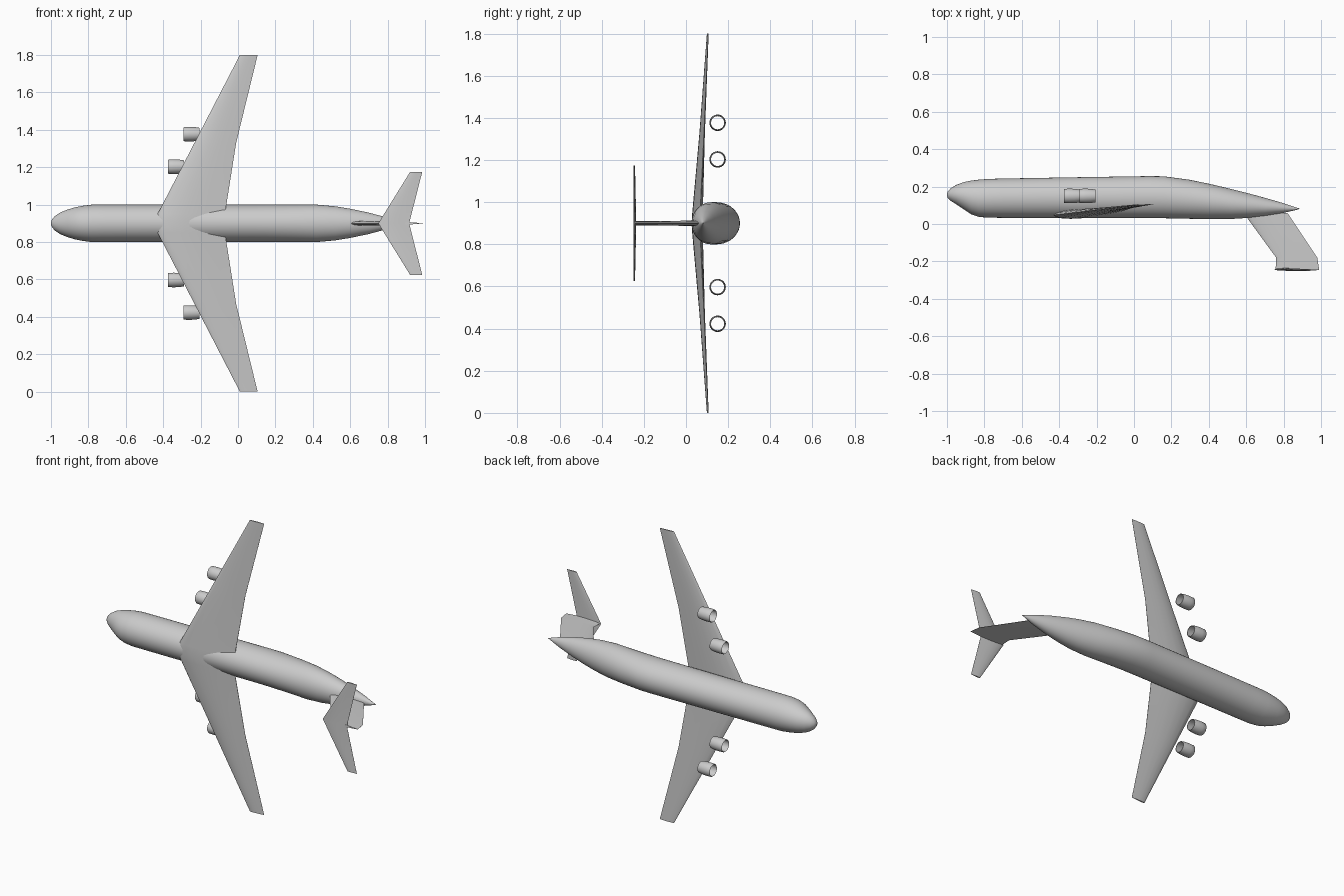
import bpy, bmesh
from math import sin, cos, pi, radians

if "Cube" in bpy.data.objects:
    bpy.data.objects.remove(bpy.data.objects["Cube"])

CZ = 0.9  # height of the plane of symmetry


def loft(name, rings, mirror=False, closed=False, cap_start=True, angle=35):
    """Skin a list of equal-length rings; coordinates are relative to z = CZ."""
    bm = bmesh.new()
    vs = [[bm.verts.new(p) for p in r] for r in rings]
    pairs = list(zip(vs, vs[1:])) + ([(vs[-1], vs[0])] if closed else [])
    for a, b in pairs:
        for i in range(len(a)):
            j = (i + 1) % len(a)
            bm.faces.new((a[i], a[j], b[j], b[i]))
    if not closed:
        bm.faces.new(vs[-1])
        if cap_start:
            bm.faces.new(vs[0])
    bmesh.ops.recalc_face_normals(bm, faces=bm.faces)
    me = bpy.data.meshes.new(name)
    bm.to_mesh(me)
    bm.free()
    ob = bpy.data.objects.new(name, me)
    bpy.context.collection.objects.link(ob)
    ob.location.z = CZ
    if mirror:
        m = ob.modifiers.new("mirror", 'MIRROR')
        m.use_axis = (False, False, True)
    bpy.ops.object.select_all(action='DESELECT')
    ob.select_set(True)
    bpy.context.view_layer.objects.active = ob
    bpy.ops.object.shade_smooth_by_angle(angle=radians(angle))
    return ob


# half thickness along the chord (fraction of chord, fraction of thickness)
FOIL = [(0, 0), (0.03, 0.38), (0.1, 0.7), (0.25, 0.97), (0.4, 1),
        (0.6, 0.78), (0.8, 0.42), (1, 0.05)]


def section(x0, x1, y0, y1, t, z):
    """Horizontal airfoil from leading edge (x0,y0) to trailing edge (x1,y1)."""
    pts = [(f, -h) for f, h in FOIL] + [(f, h) for f, h in FOIL[:0:-1]]
    return [(x0 + (x1 - x0) * f, y0 + (y1 - y0) * f + h * t, z) for f, h in pts]


# Fuselage: x, roof y, belly y, half width
body = [(-1, .15, .162, .006), (-.995, .138, .175, .02), (-.98, .124, .191, .038),
        (-.95, .105, .209, .058), (-.91, .078, .224, .074), (-.87, .052, .232, .086),
        (-.83, .038, .237, .094), (-.78, .034, .241, .1), (-.7, .033, .243, .1),
        (-.3, .033, .25, .1), (.08, .032, .256, .1), (.16, .031, .255, .1),
        (.3, .028, .236, .1), (.42, .026, .211, .1), (.52, .027, .187, .091),
        (.6, .032, .167, .078), (.7, .043, .14, .057), (.8, .06, .111, .03),
        (.85, .071, .094, .013), (.885, .08, .083, .001)]
N = 40
loft("fuselage", [[(x, (a + b) / 2 + (b - a) / 2 * cos(2 * pi * i / N),
                    w * sin(2 * pi * i / N)) for i in range(N)]
                  for x, a, b, w in body])

# Main wing with a kinked trailing edge and drooping tips
loft("wing", [section(-.43, -.07, .046, .066, .024, 0),
              section(-.43, -.07, .048, .068, .024, .05),
              section(-.233, -.01, .072, .086, .012, .43),
              section(.01, .105, .102, .106, .004, .9)],
     mirror=True, cap_start=False)

# Tail fin: stacked sections along y
fin = [(.585, .82, .06, .013), (.76, .98, -.18, .010), (.757, .99, -.245, .010)]
loft("tail_fin", [[(x, y, p - y) for x, p, _ in section(x0, x1, y, y, t, 0)]
                  for x0, x1, y, t in fin])

# Tailplane on top of the fin
loft("tailplane", [section(.75, .915, -.243, -.243, .007, 0),
                   section(.92, .985, -.246, -.246, .004, .275)],
     mirror=True, cap_start=False)

# Engine nacelles: thin open tubes turned around the x axis
tube = [(0, .035), (.004, .038), (.03, .039), (.06, .038), (.085, .034),
        (.085, .031), (.05, .034), (.004, .033)]
M = 28
for label, x, z in (("inner", -.375, .303), ("outer", -.292, .477)):
    loft(label + "_engines",
         [[(x + dx, .15 + r * cos(2 * pi * i / M), z + r * sin(2 * pi * i / M))
           for i in range(M)] for dx, r in tube], mirror=True, closed=True)
